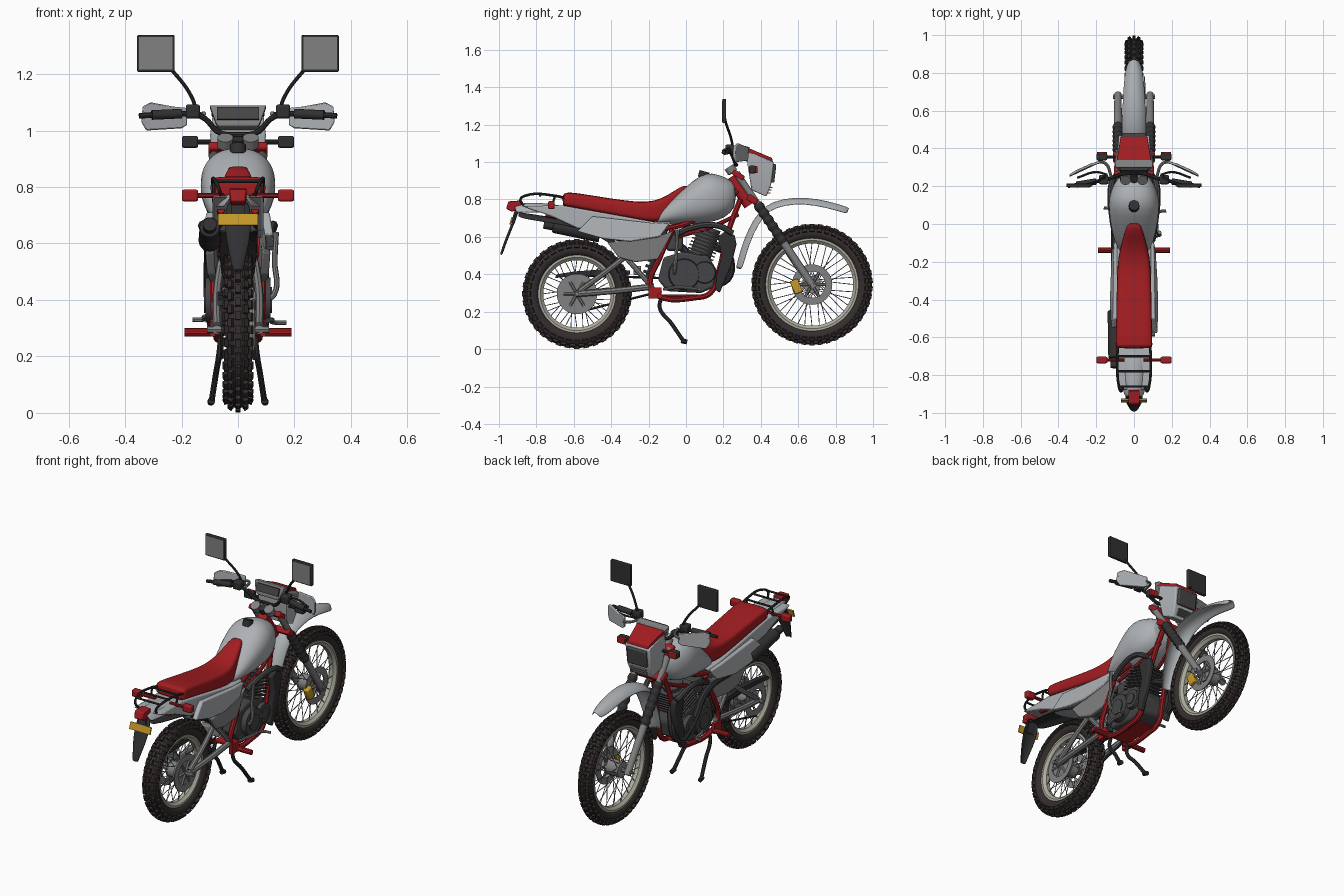
import bpy, bmesh, math
from mathutils import Vector as V, Matrix
from math import sin, cos, pi, radians

if "Cube" in bpy.data.objects:
    bpy.data.objects.remove(bpy.data.objects["Cube"])

def mat(name, *c):
    m = bpy.data.materials.new(name)
    m.diffuse_color = (*c, 1)
    m.use_nodes = True
    m.node_tree.nodes["Principled BSDF"].inputs["Base Color"].default_value = m.diffuse_color
    return m
RED = mat("red", .36, .012, .015)
BLACK = mat("black", .03, .03, .032)
RUBBER = mat("rubber", .035, .026, .026)
ENGINE = mat("engine_grey", .06, .06, .063)
STEEL = mat("steel", .22, .22, .225)
PANEL = mat("panel_grey", .42, .44, .46)
RIM = mat("rim", .42, .41, .34)
GOLD = mat("yellow", .55, .32, .02)

def finish(bm, name, m, sym=False, bevel=0, subsurf=0, solid=0):
    bmesh.ops.recalc_face_normals(bm, faces=bm.faces)
    me = bpy.data.meshes.new(name)
    bm.to_mesh(me)
    bm.free()
    for p in me.polygons:
        p.use_smooth = True
    me.set_sharp_from_angle(angle=radians(35))
    me.materials.append(m)
    o = bpy.data.objects.new(name, me)
    bpy.context.collection.objects.link(o)
    if solid:
        o.modifiers.new("solid", 'SOLIDIFY').thickness = solid
    if subsurf:
        o.modifiers.new("sub", 'SUBSURF').levels = subsurf
        o.modifiers["sub"].render_levels = subsurf
    if bevel:
        b = o.modifiers.new("bevel", 'BEVEL')
        b.width, b.segments = bevel, 2
    if sym:
        o.modifiers.new("mirror", 'MIRROR').use_mirror_merge = False
    return o

def add_cyl(bm, p, q, r1, r2=None, n=16):
    p, q = V(p), V(q)
    rot = (q - p).to_track_quat('Z', 'Y').to_matrix().to_4x4()
    bmesh.ops.create_cone(bm, cap_ends=True, segments=n, radius1=r1, radius2=r1 if r2 is None else r2,
                          depth=(q - p).length, matrix=Matrix.Translation((p + q) / 2) @ rot)

def cyl(name, p, q, r1, m, r2=None, n=20, **k):
    bm = bmesh.new()
    add_cyl(bm, p, q, r1, r2, n)
    return finish(bm, name, m, **k)

def add_box(bm, loc, size, rot=Matrix()):
    bmesh.ops.create_cube(bm, size=1, matrix=Matrix.Translation(loc) @ rot @ Matrix.Diagonal((*size, 1)))

def box(name, loc, size, m, tilt=0, **k):
    bm = bmesh.new()
    add_box(bm, loc, size, Matrix.Rotation(tilt, 4, 'X'))
    return finish(bm, name, m, **k)

def tube(name, pts, r, m, sym=False):
    cu = bpy.data.curves.new(name, 'CURVE')
    cu.dimensions, cu.bevel_depth, cu.bevel_resolution = '3D', r, 2
    cu.resolution_u, cu.use_fill_caps = 6, True
    s = cu.splines.new('BEZIER')
    s.bezier_points.add(len(pts) - 1)
    for b, p in zip(s.bezier_points, pts):
        b.co, b.handle_left_type, b.handle_right_type = p, 'AUTO', 'AUTO'
    tmp = bpy.data.objects.new(name, cu)
    bpy.context.collection.objects.link(tmp)
    bm = bmesh.new()
    bm.from_mesh(tmp.evaluated_get(bpy.context.evaluated_depsgraph_get()).to_mesh())
    bpy.data.objects.remove(tmp)
    return finish(bm, name, m, sym)

def poly(name, pts, off, m, **k):
    "flat outline extruded along off"
    bm = bmesh.new()
    f = bm.faces.new([bm.verts.new(p) for p in pts])
    g = bmesh.ops.extrude_face_region(bm, geom=[f])["geom"]
    bmesh.ops.translate(bm, vec=off, verts=[v for v in g if isinstance(v, bmesh.types.BMVert)])
    return finish(bm, name, m, **k)

def hull(name, pts, m, **k):
    "convex shell of points mirrored across x"
    bm = bmesh.new()
    for x, y, z in pts:
        bm.verts.new((x, y, z))
        bm.verts.new((-x, y, z))
    bmesh.ops.convex_hull(bm, input=bm.verts)
    bmesh.ops.dissolve_limit(bm, angle_limit=.02, verts=bm.verts, edges=bm.edges)
    return finish(bm, name, m, **k)

def skin(bm, rings, closed=True, caps=True):
    rs = [[bm.verts.new(p) for p in r] for r in rings]
    n = len(rs[0])
    for a, b in zip(rs, rs[1:]):
        for i in range(n if closed else n - 1):
            j = (i + 1) % n
            bm.faces.new((a[i], a[j], b[j], b[i]))
    if caps:
        bm.faces.new(rs[0])
        bm.faces.new(rs[-1])

def loft(name, secs, e, m, **k):
    "sections along y: (y, z_low, z_high, half_width)"
    sp = lambda c: math.copysign(abs(c) ** (2 / e), c)
    ring = lambda y, a, b, w: [(w * sp(cos(t * pi / 12)), y, (a + b) / 2 + (b - a) / 2 * sp(sin(t * pi / 12)))
                               for t in range(24)]
    bm = bmesh.new()
    skin(bm, [ring(*s) for s in secs])
    return finish(bm, name, m, **k)

def strip(name, path, drop, m):
    "arched sheet along a y-z path: (y, z, half_width)"
    rings = []
    for i, (y, z, w) in enumerate(path):
        a, b = path[max(i - 1, 0)], path[min(i + 1, len(path) - 1)]
        d = V((0, b[0] - a[0], b[1] - a[1])).normalized()
        nrm = V((0, -d.z, d.y))
        rings.append([V((w * u / 4, y, z)) - nrm * drop * abs(u / 4) ** 2.5 for u in range(-4, 5)])
    bm = bmesh.new()
    skin(bm, rings, closed=False, caps=False)
    return finish(bm, name, m, subsurf=1, solid=.007)

def lathe(name, prof, y, z, m, n=64):
    "closed (x, r) profile spun around the axle"
    rings = [[(x, y + r * cos(a), z + r * sin(a)) for x, r in prof]
             for a in [2 * pi * i / n for i in range(n + 1)]]
    bm = bmesh.new()
    skin(bm, rings, caps=False)
    bmesh.ops.remove_doubles(bm, verts=bm.verts, dist=1e-5)
    return finish(bm, name, m)

# wheels: tyre, knobs, rim, spokes, hub, disc
def wheel(tag, y, z, R, ri, w, knobs):
    rm, h = (R - .014 + ri) / 2, (R - .014 - ri) / 2
    lathe(tag + "_tyre", [(w * cos(t * pi / 8), rm + h * sin(t * pi / 8)) for t in range(16)], y, z, RUBBER)
    bm = bmesh.new()
    for i in range(knobs):
        for j, t in enumerate((-68, -34, 0, 34, 68)):
            t, a = radians(t), 2 * pi * (i + .5 * (j % 2)) / knobs
            loc = Matrix.Translation((w * sin(t), 0, rm + h * cos(t))) @ Matrix.Rotation(t, 4, 'Y')
            M = Matrix.Translation((0, y, z)) @ Matrix.Rotation(a, 4, 'X') @ loc
            add_box(bm, (0, 0, 0), (.017, 2 * pi * R / knobs * .58, .028), M)
    finish(bm, tag + "_tread", RUBBER)
    lathe(tag + "_rim", [(-.027, ri + .008), (-.027, ri - .004), (-.012, ri - .02), (.012, ri - .02),
                         (.027, ri - .004), (.027, ri + .008)], y, z, RIM)
    bm = bmesh.new()
    for i in range(36):
        a, s, k = 2 * pi * i / 36, 1 if i % 2 else -1, .5 if i % 4 < 2 else -.5
        add_cyl(bm, (s * .036, y + .042 * cos(a + k), z + .042 * sin(a + k)),
                (s * .006, y + (ri - .015) * cos(a), z + (ri - .015) * sin(a)), .0022, n=5)
    finish(bm, tag + "_spokes", STEEL)
    cyl(tag + "_hub", (-.045, y, z), (.045, y, z), .047, STEEL)
    cyl(tag + "_axle", (-.11, y, z), (.11, y, z), .012, STEEL, n=8)
    lathe(tag + "_disc", [(.052, .07), (.058, .07), (.058, .108), (.052, .108)], y, z, STEEL, 40)
    bm = bmesh.new()
    for i in range(6):
        a = pi * i / 3
        add_cyl(bm, (.055, y, z), (.055, y + .075 * cos(a), z + .075 * sin(a)), .008, n=6)
    finish(bm, tag + "_disc_arms", STEEL)

wheel("front", .674, .345, .325, .24, .036, 46)
wheel("rear", -.583, .295, .293, .2, .041, 36)
lathe("sprocket", [(-.06, .06), (-.056, .06), (-.056, .1), (-.06, .1)], -.583, .295, STEEL, 36)
cyl("rear_drum", (.03, -.583, .295), (.052, -.583, .295), .085, STEEL)
box("brake_caliper", (.062, .59, .335), (.035, .045, .075), GOLD, .4, bevel=.006)

# front fork with ribbed gaiters and clamps
fork = lambda t, x=.085: V((x, .278 + .396 * t, .93 - .585 * t))
cyl("fork_lower", fork(.55), fork(1.03), .022, STEEL, .019, sym=True)
cyl("fork_upper", fork(-.02), fork(.3), .018, STEEL, sym=True)
bm = bmesh.new()
for i in range(12):
    add_cyl(bm, fork(.26 + i * .03), fork(.29 + i * .03), .029 if i % 2 else .023, .023 if i % 2 else .029, 16)
finish(bm, "fork_gaiter", BLACK, sym=True)
box("lower_clamp", (0, .355, .80), (.22, .06, .035), RED, -.6, bevel=.008)
box("upper_clamp", (0, .28, .93), (.21, .07, .03), RED, -.6, bevel=.008)
cyl("head_tube", (0, .34, .77), (0, .24, .92), .032, RED)

# mudguards
strip("front_mudguard", [(.875, .755, .03), (.82, .775, .052), (.7, .805, .06), (.58, .815, .066), (.46, .79, .068),
                         (.39, .74, .065), (.33, .64, .062), (.29, .53, .06), (.265, .43, .045)][::-1], .035, PANEL)
strip("tail_mudguard", [(-.92, .775, .055), (-.84, .785, .07), (-.72, .78, .09), (-.58, .75, .095)], .05, PANEL)
strip("inner_mudguard", [(-.9, .735, .05), (-.75, .71, .07), (-.55, .68, .075), (-.38, .6, .07), (-.3, .48, .06)], .03, BLACK)
strip("mud_flap", [(-.995, .505, .02), (-.985, .54, .026), (-.955, .62, .045), (-.925, .69, .05), (-.905, .75, .04)], .01, BLACK)

# fuel tank, cap, seat
loft("fuel_tank", [(-.17, .67, .7, .07), (-.09, .665, .79, .105), (0, .665, .87, .125), (.08, .67, .935, .134),
                   (.14, .68, .945, .134), (.21, .7, .92, .11), (.27, .76, .89, .07)], 2.3, PANEL, subsurf=1)
cyl("tank_cap", (0, .09, .915), (0, .1, .95), .028, BLACK)
loft("seat", [(.01, .82, .88, .03), (-.03, .75, .87, .045), (-.1, .69, .82, .065), (-.17, .675, .79, .083),
              (-.26, .69, .785, .09), (-.42, .72, .808, .093), (-.6, .755, .838, .096), (-.645, .762, .838, .098),
              (-.66, .768, .825, .096)], 4.5, RED, subsurf=1)

# side covers
poly("under_seat_panel", [(-.09, y, z) for y, z in ((-.88, .765), (-.66, .768), (-.17, .68), (-.08, .68),
     (-.12, .62), (-.58, .645), (-.72, .71))], (.18, 0, 0), PANEL, bevel=.008)
poly("side_cover", [(x, y, z) for x, y, z in ((.105, -.09, .67), (.108, -.19, .675), (.112, -.5, .71), (.125, -.58, .63),
     (.13, -.44, .59), (.125, -.3, .575), (.115, -.14, .6))], (-.03, 0, 0), PANEL, sym=True, bevel=.006)
poly("lower_side_cover", [(x, y, z) for x, y, z in ((.105, -.07, .63), (.11, -.16, .6), (.115, -.42, .57), (.11, -.36, .49),
     (.1, -.27, .465), (.1, -.15, .48))], (-.03, 0, 0), STEEL, sym=True, bevel=.006)

# frame
tube("down_tube", [(.03, .29, .8), (.05, .23, .64), (.065, .17, .4), (.07, .13, .3), (.07, .05, .275),
                   (.075, -.15, .285), (.08, -.19, .33), (.085, -.14, .49), (.08, -.07, .64)], .015, RED, True)
tube("top_tube", [(.02, .28, .85), (.05, .1, .72), (.07, -.08, .65), (.075, -.4, .66), (.06, -.75, .72)], .014, RED, True)
tube("cross_brace", [(.04, .28, .72), (.06, .15, .66), (.075, -.05, .6)], .011, RED, True)
box("skid_plate", (0, -.02, .285), (.13, .24, .012), RED, bevel=.003)
box("peg_bracket", (.09, -.165, .3), (.02, .07, .06), RED, sym=True)
cyl("foot_peg", (.08, -.14, .285), (.19, -.14, .285), .015, RED, n=10, sym=True)

# swingarm, chain, shock
tube("swingarm", [(.075, -.59, .295), (.078, -.4, .31), (.075, -.17, .335)], .017, STEEL, True)
tube("swingarm_strut", [(.075, -.57, .31), (.075, -.42, .42), (.06, -.28, .53)], .015, STEEL, True)
tube("swingarm_brace", [(.06, -.33, .5), (.07, -.25, .41), (.07, -.18, .33)], .014, STEEL, True)
box("swingarm_bridge", (0, -.26, .42), (.13, .04, .05), STEEL, bevel=.006)
for z0, z1 in ((.395, .38), (.195, .31)):
    tube("chain", [(-.058, -.583, z0), (-.058, -.36, (z0 + z1) / 2), (-.058, -.13, z1)], .006, BLACK)
poly("chain_guard", [(-.072, y, z) for y, z in ((-.7, .38), (-.69, .4), (-.6, .415), (-.4, .43), (-.3, .42),
     (-.3, .4), (-.45, .395), (-.6, .39))], (.03, 0, 0), BLACK)
bm = bmesh.new()
for i in range(7):
    add_cyl(bm, (0, -.2 + .012 * i, .4 + .03 * i), (0, -.195 + .012 * i, .415 + .03 * i), .032, n=14)
add_cyl(bm, (0, -.21, .37), (0, -.11, .64), .015)
finish(bm, "rear_shock", BLACK)

# engine
poly("crankcase", [(-.085, y, z) for y, z in ((-.15, .37), (-.12, .49), (-.02, .52), (.12, .5), (.165, .42),
     (.15, .33), (.08, .3), (-.1, .31))], (.17, 0, 0), ENGINE, bevel=.012)
for n, y, z, r, x in (("clutch", -.01, .4, .085, .115), ("crank", .1, .41, .06, .108)):
    cyl(n + "_cover", (.08, y, z), (x, y, z), r, ENGINE, r * .93, 28, sym=True)
    cyl(n + "_cap", (x - .005, y, z), (x + .006, y, z), r * .55, ENGINE, n=20, sym=True)
bm = bmesh.new()
for i in range(8):
    add_box(bm, (0, .075 + .007 * i, .5 + .018 * i), (.165 - .006 * (i > 4), .15, .008), Matrix.Rotation(-.35, 4, 'X'))
add_cyl(bm, (0, .06, .46), (0, .13, .65), .058)
finish(bm, "finned_cylinder", ENGINE)
box("carburettor", (0, -.06, .57), (.09, .09, .09), ENGINE, bevel=.015)
poly("radiator_guard", [(.075, y, z) for y, z in ((.26, .61), (.27, .56), (.24, .44), (.18, .3), (.155, .32),
     (.165, .4), (.19, .5), (.17, .6), (.21, .63))], (.035, 0, 0), BLACK, sym=True, bevel=.008)
tube("air_duct", [(.11, .25, .62), (.125, .17, .66), (.115, .03, .65), (.1, -.06, .61)], .016, ENGINE, True)
tube("kick_starter", [(.1, -.06, .4), (.128, -.06, .42), (.13, -.05, .54), (.135, -.045, .64)], .01, STEEL)
tube("brake_pedal", [(.09, -.12, .32), (.12, -.04, .33), (.13, .06, .32), (.17, .07, .32)], .008, STEEL)
tube("gear_lever", [(-.09, -.04, .35), (-.12, .02, .34), (-.125, .08, .33), (-.16, .085, .33)], .008, STEEL)

# exhaust
tube("exhaust_pipe", [(-.02, .15, .55), (-.06, .23, .5), (-.09, .2, .36), (-.1, .1, .4), (-.1, -.05, .56),
                      (-.1, -.3, .59), (-.1, -.52, .625)], .021, BLACK)
cyl("muffler", (-.1, -.46, .61), (-.1, -.71, .658), .04, BLACK, .036, 24, bevel=.006)
cyl("muffler_tip", (-.1, -.7, .656), (-.1, -.76, .668), .024, BLACK)

# stand
tube("stand_leg", [(.06, -.13, .285), (.065, -.14, .22), (.078, -.08, .14), (.093, -.015, .045)], .011, BLACK, True)
cyl("stand_foot", (.093, -.025, .045), (.096, .005, .038), .013, BLACK, n=10, sym=True)

# headlight cowl and dash
hull("headlight_cowl", [(.09, .33, 1.06), (.1, .33, .98), (.085, .35, .85), (.07, .43, .815), (.078, .455, .88),
                        (.08, .47, 1.0)], PANEL, bevel=.006)
hull("cowl_visor", [(.095, .31, 1.085), (.095, .32, 1.055), (.07, .465, 1.0), (.07, .46, 1.022)], RED, bevel=.004)
box("headlight", (0, .465, .94), (.128, .025, .1), ENGINE, -.12, bevel=.006)
for z in (.835, .85, .865):
    box("cowl_slat", (0, .447 + (z - .85) * .4, z), (.1, .02, .006), STEEL)
hull("dash", [(.1, .3, 1.09), (.08, .28, 1.03), (.07, .28, 1.015), (.1, .34, 1.08), (.07, .34, 1.0)], STEEL, bevel=.004)
box("dash_screen", (0, .286, 1.06), (.15, .012, .045), ENGINE, -.3)
cyl("gauge", (.045, .25, .945), (.045, .23, .975), .028, STEEL, sym=True)
cyl("ignition", (0, .25, .94), (0, .235, .97), .022, BLACK)

# handlebar, controls, guards, mirrors
tube("handlebar", [(0, .27, .985), (.06, .265, .99), (.13, .24, 1.05), (.2, .225, 1.06), (.35, .2, 1.052)], .01, BLACK, True)
cyl("grip", (.2, .225, 1.06), (.305, .208, 1.055), .017, BLACK, sym=True)
box("switch_pod", (.16, .235, 1.068), (.05, .05, .05), BLACK, sym=True, bevel=.008)
tube("lever", [(.14, .26, 1.06), (.2, .275, 1.06), (.3, .245, 1.05)], .006, BLACK, True)
poly("hand_guard", [(.18, .335, 1.02), (.2, .33, 1.008), (.325, .275, 1.0), (.342, .262, 1.03), (.338, .265, 1.085),
                    (.31, .285, 1.1), (.23, .32, 1.085), (.18, .335, 1.08)], (0, -.014, 0), PANEL, sym=True, bevel=.004)
tube("guard_mount", [(.12, .25, 1.06), (.15, .32, 1.055), (.19, .33, 1.05)], .008, STEEL, True)
tube("mirror_stem", [(.15, .25, 1.07), (.16, .245, 1.11), (.235, .212, 1.215), (.27, .206, 1.25)], .007, BLACK, True)
box("mirror_shell", (.291, .205, 1.273), (.133, .02, .13), BLACK, sym=True, bevel=.004)
box("mirror_glass", (.291, .195, 1.273), (.118, .004, .115), STEEL, sym=True)

# indicators
for n, y, z, m in (("front", .355, .96, BLACK), ("rear", -.72, .77, RED)):
    cyl(n + "_indicator_stem", (.05, y, z), (.15, y, z), .009, m, n=10, sym=True)
    box(n + "_indicator", (.17, y, z), (.058, .035, .042), m, sym=True, bevel=.007)
box("front_indicator_lens", (.17, .375, .96), (.054, .014, .038), RED, sym=True, bevel=.004)

# tail: rack, lamp, plate
tube("rack_rail", [(.085, -.64, .805), (.088, -.7, .82), (.08, -.86, .82), (.07, -.885, .8), (.06, -.87, .77)], .007, BLACK, True)
for y in (-.7, -.78, -.86):
    cyl("rack_bar", (-.085, y, .82), (.085, y, .82), .006, BLACK, n=8)
tube("rack_leg", [(.086, -.7, .82), (.085, -.71, .77), (.08, -.68, .72)], .006, BLACK, True)
hull("tail_lamp", [(.03, -.88, .795), (.03, -.95, .79), (.025, -.962, .75), (.025, -.93, .735), (.03, -.88, .75)], RED, bevel=.005)
box("plate_bracket", (0, -.915, .71), (.05, .02, .08), BLACK, -.3)
box("number_plate", (0, -.935, .685), (.14, .008, .042), GOLD, -.3)
